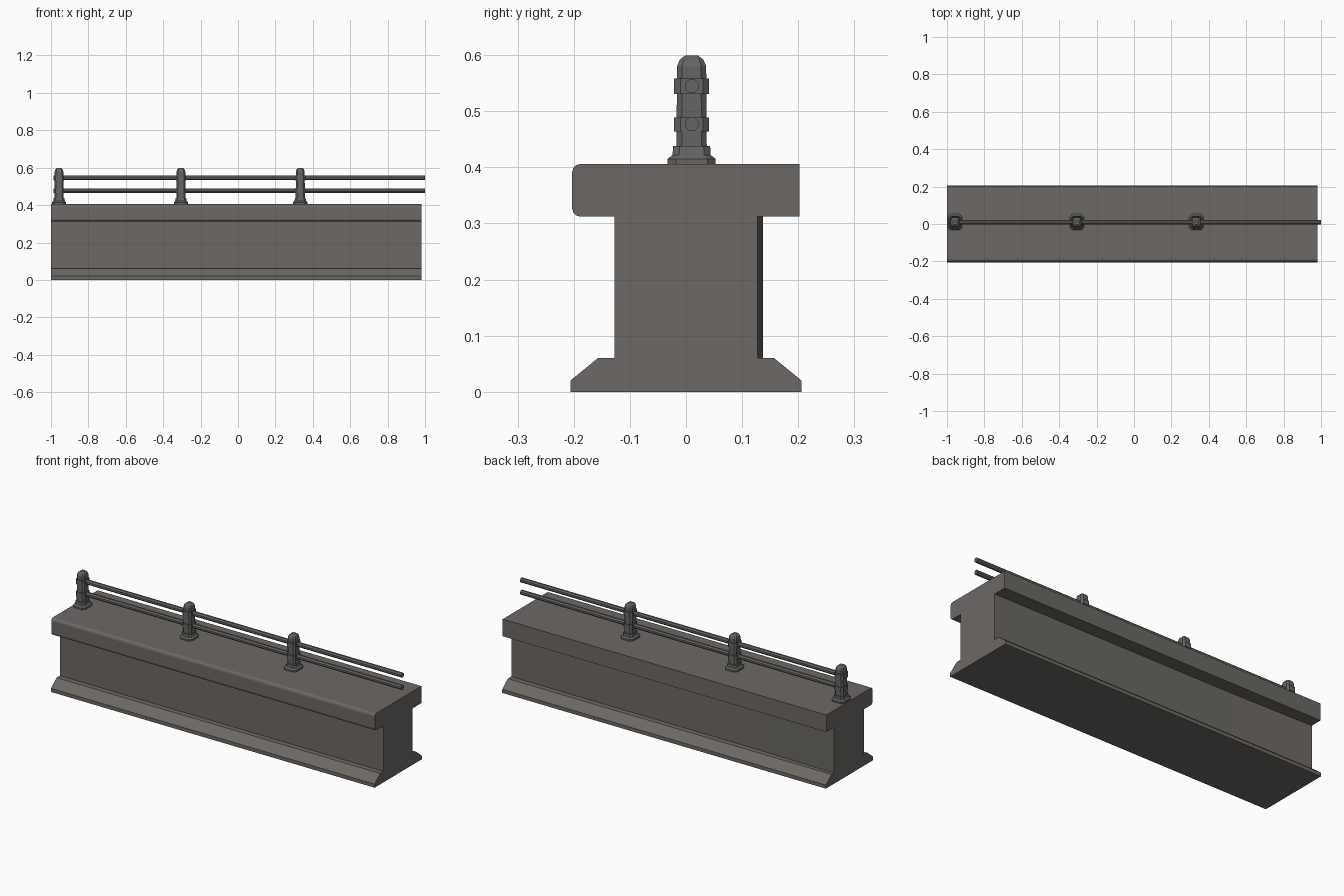
import bpy, bmesh, math

if "Cube" in bpy.data.objects:
    bpy.data.objects.remove(bpy.data.objects["Cube"])


def material(name, rgb):
    m = bpy.data.materials.new(name)
    m.diffuse_color = (*rgb, 1)
    m.use_nodes = True
    m.node_tree.nodes["Principled BSDF"].inputs["Base Color"].default_value = m.diffuse_color
    return m


STONE = material("warm grey stone", (0.150, 0.140, 0.128))
IRON = material("grey iron", (0.130, 0.128, 0.124))


def loft(name, rings, mat):
    """Bridge equal-length rings of points into a closed solid."""
    bm = bmesh.new()
    loops = [[bm.verts.new(p) for p in r] for r in rings]
    n = len(loops[0])
    for a, b in zip(loops, loops[1:]):
        for i in range(n):
            j = (i + 1) % n
            bm.faces.new((a[i], a[j], b[j], b[i]))
    bm.faces.new(loops[0][::-1])
    bm.faces.new(loops[-1])
    bmesh.ops.recalc_face_normals(bm, faces=bm.faces)
    me = bpy.data.meshes.new(name)
    bm.to_mesh(me)
    bm.free()
    me.materials.append(mat)
    ob = bpy.data.objects.new(name, me)
    bpy.context.collection.objects.link(ob)
    return ob


def extrude_x(name, profile, x0, x1, mat):
    return loft(name, [[(x, y, z) for y, z in profile] for x in (x0, x1)], mat)


def octagon(cx, cy, z, hx, hy, cut=0.35):
    """Square with chamfered corners, lying flat at height z."""
    kx, ky = hx * (1 - cut), hy * (1 - cut)
    pts = [(hx, -ky), (hx, ky), (kx, hy), (-kx, hy),
           (-hx, ky), (-hx, -ky), (-kx, -hy), (kx, -hy)]
    return [(cx + x, cy + y, z) for x, y in pts]


# Plinth running the whole length with sloped shoulders
extrude_x("plinth", [(-0.206, 0), (0.206, 0), (0.206, 0.02), (0.157, 0.06),
                     (-0.157, 0.06), (-0.206, 0.02)], -1, 0.98, STONE)

# Coping profile with a rounded front edge
R = 0.015
coping = [(0.202, 0.312), (0.202, 0.406)]
for cz, start in ((0.406 - R, 90), (0.312 + R, 180)):
    coping += [(-0.203 + R + R * math.cos(math.radians(start + a)),
                cz + R * math.sin(math.radians(start + a))) for a in (0, 30, 60, 90)]

# Four wall blocks with coping stones; the end block flares slightly at the back
LENGTH = 1.98 / 4
for i in range(4):
    x0, x1 = -1 + i * LENGTH, -1 + (i + 1) * LENGTH
    back = 0.137 if i == 0 else 0.127
    loft(f"wall_block_{i + 1}",
         [[(x, -0.127, 0.06), (x, y, 0.06), (x, y, 0.312), (x, -0.127, 0.312)]
          for x, y in ((x0, back), (x1, 0.127))], STONE)
    extrude_x(f"coping_stone_{i + 1}", coping, x0, x1, STONE)

# Railing posts: stepped foot, shaft with two collars, rounded cap
Y = 0.010
POST = [(0.406, 0.038, 0.043), (0.415, 0.038, 0.043), (0.422, 0.031, 0.034),
        (0.438, 0.028, 0.033), (0.438, 0.025, 0.027), (0.580, 0.023, 0.026),
        (0.592, 0.019, 0.021), (0.599, 0.010, 0.012)]
for n, px in enumerate((-0.957, -0.305, 0.333), 1):
    loft(f"post_{n}", [octagon(px, Y, *s) for s in POST], IRON)
    for tag, z0, z1 in (("lower", 0.464, 0.489), ("upper", 0.531, 0.558)):
        loft(f"{tag}_collar_{n}", [octagon(px, Y, z, 0.027, 0.031) for z in (z0, z1)], IRON)

# Two octagonal rails running past the last post
for tag, rz in (("lower", 0.477), ("upper", 0.545)):
    ring = [(Y + 0.013 * math.cos(math.radians(22.5 + 45 * k)),
             rz + 0.013 * math.sin(math.radians(22.5 + 45 * k))) for k in range(8)]
    extrude_x(f"{tag}_rail", ring, -0.986, 1.0, IRON)
